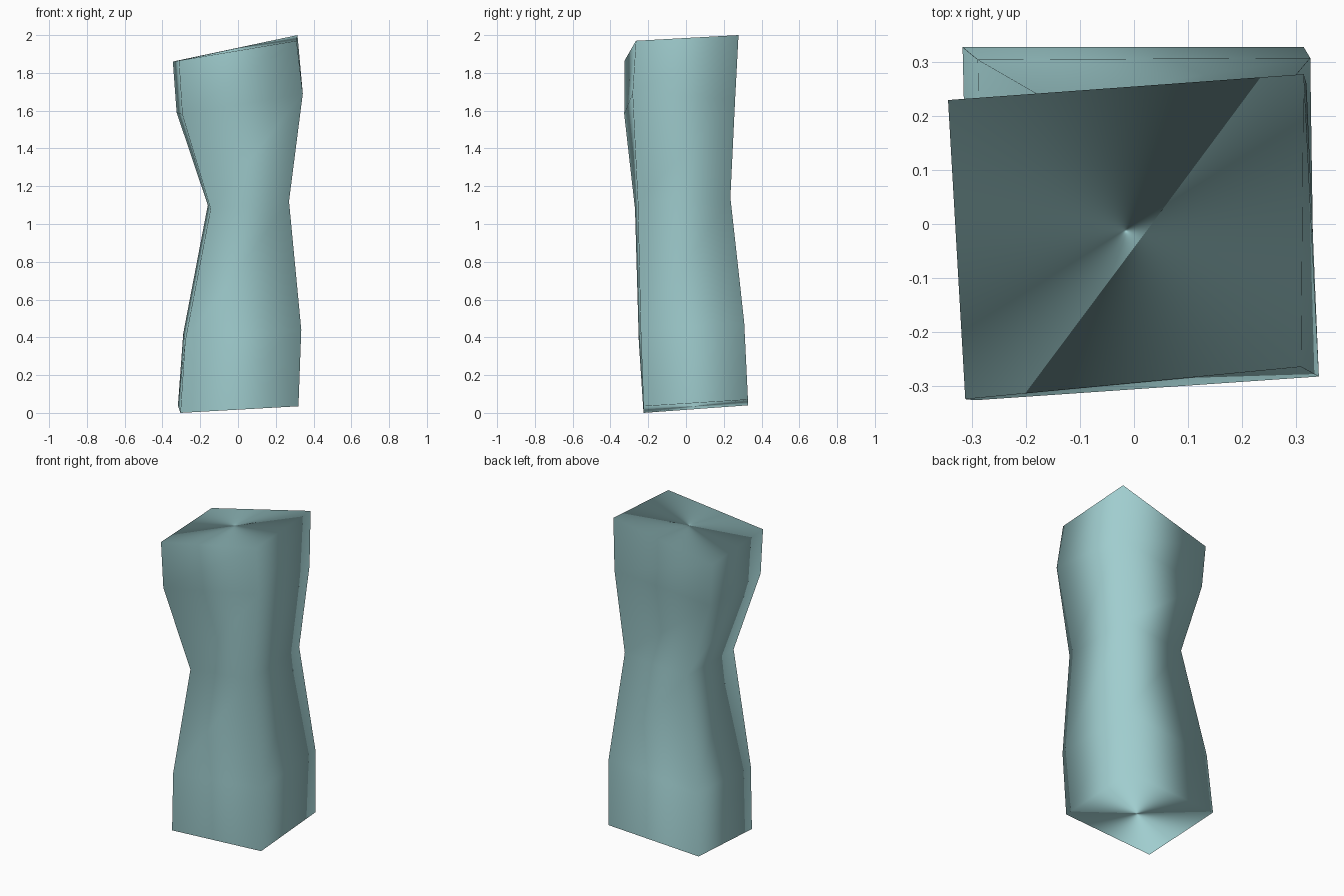
import bpy
import bmesh

old = bpy.data.objects.get("Cube")
if old:
    bpy.data.objects.remove(old, do_unlink=True)

# Rings from bottom to top; corners run front left, front right, back right, back left as seen from the front
rings = [
    [(-.305, -.225, 0), (.32, -.225, .035), (.315, .328, .07), (-.318, .328, .04)],
    [(-.28, -.25, .38), (.335, -.24, .44), (.327, .308, .48), (-.29, .305, .42)],
    [(-.145, -.27, 1.08), (.27, -.255, 1.12), (.265, .235, 1.14), (-.16, .23, 1.1)],
    [(-.295, -.327, 1.58), (.343, -.283, 1.69), (.32, .26, 1.66), (-.325, .22, 1.59)],
    [(-.313, -.325, 1.865), (.31, -.265, 1.97), (.315, .278, 2), (-.345, .23, 1.86)],
]

# Column walls
bm = bmesh.new()
loops = [[bm.verts.new(p) for p in ring] for ring in rings]
for low, high in zip(loops, loops[1:]):
    for i in range(4):
        j = (i + 1) % 4
        bm.faces.new((low[i], low[j], high[j], high[i]))
bm.normal_update()
wall_normals = [v.normal.copy() for v in bm.verts]

# Caps, each split along one diagonal
a, b, c, d = loops[-1]
bm.faces.new((a, b, c))
bm.faces.new((a, c, d))
a, b, c, d = loops[0]
bm.faces.new((a, c, b))
bm.faces.new((a, d, c))
for f in bm.faces:
    f.smooth = True

mesh = bpy.data.meshes.new("stone_pillar")
bm.to_mesh(mesh)
bm.free()

# Wall shading rolls softly over the caps
mesh.normals_split_custom_set_from_vertices(wall_normals)

pillar = bpy.data.objects.new("stone_pillar", mesh)
bpy.context.collection.objects.link(pillar)

# Colour
colour = (.35, .61, .62, 1)
mat = bpy.data.materials.new("pale_teal")
mat.use_nodes = True
mat.diffuse_color = colour
mat.node_tree.nodes["Principled BSDF"].inputs["Base Color"].default_value = colour
mesh.materials.append(mat)
